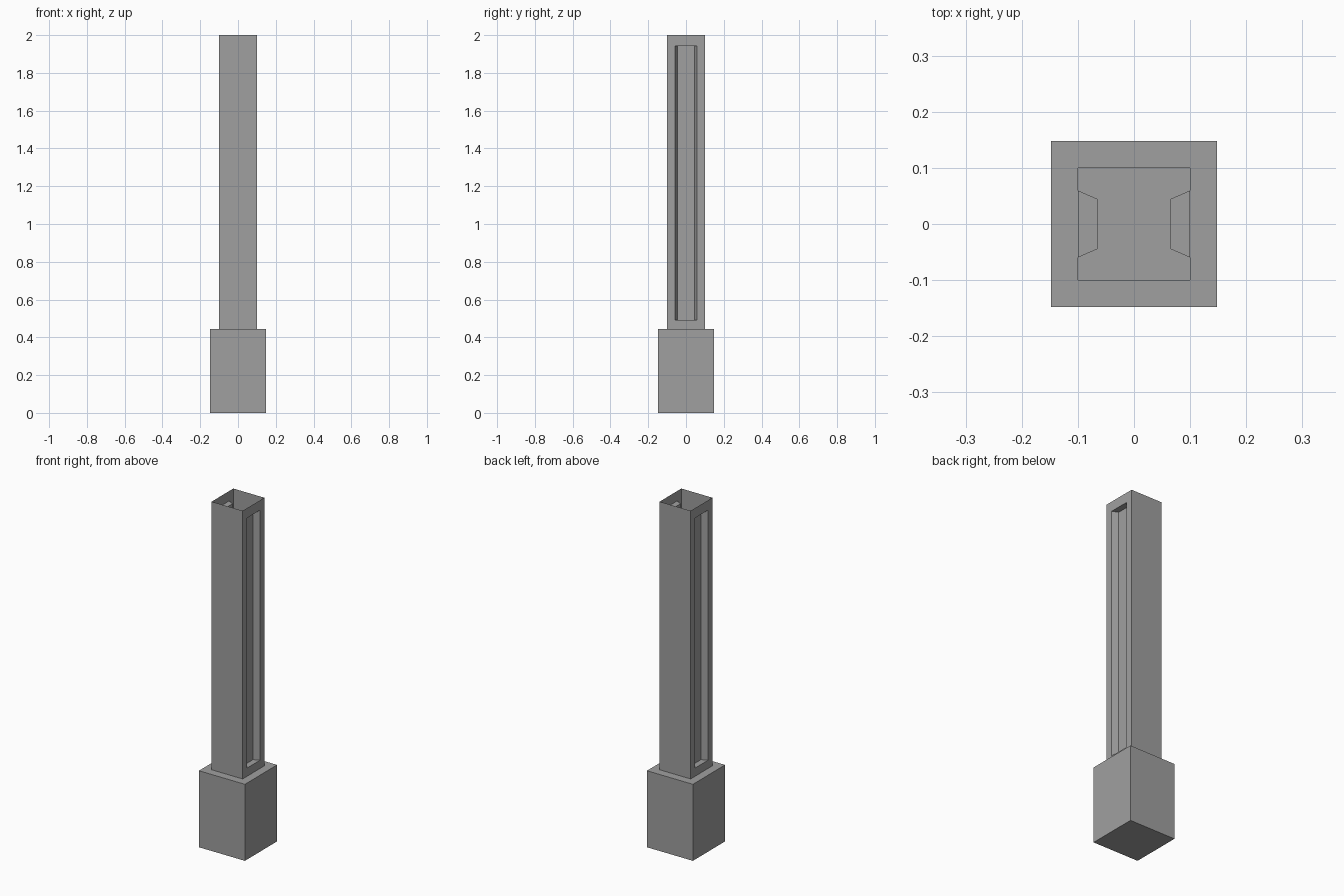
import bpy
import bmesh
from mathutils import Vector

cube = bpy.data.objects.get("Cube")
if cube:
    bpy.data.objects.remove(cube, do_unlink=True)

BASE_HALF, BASE_TOP = 0.1475, 0.444
SHAFT_HALF, SHAFT_TOP = 0.0995, 2.0
SLOT_LOW, SLOT_HIGH = 0.492, 1.943
SLOT_OUTER, SLOT_INNER, SLOT_FLOOR = 0.0595, 0.0445, 0.065


def inset_to(bm, face, low, high):
    """Inset a rectangular face and fit the inner face to the given bounds."""
    bmesh.ops.inset_individual(bm, faces=[face], thickness=0.005)
    centre = face.calc_center_median()
    for v in face.verts:
        v.co = Vector([low[i] if v.co[i] < centre[i] else high[i] for i in range(3)])
    bm.normal_update()


def square(half, z):
    return (-half, -half, z), (half, half, z)


bm = bmesh.new()

# Plinth block
bmesh.ops.create_cube(bm, size=1)
for v in bm.verts:
    v.co = (2 * BASE_HALF * v.co.x, 2 * BASE_HALF * v.co.y, BASE_TOP * (v.co.z + 0.5))
bm.normal_update()

# Hollow shaft rising from the plinth
top = max(bm.faces, key=lambda f: f.calc_center_median().z)
inset_to(bm, top, *square(SHAFT_HALF, BASE_TOP))
inset_to(bm, top, *square(SHAFT_HALF, SHAFT_TOP))
walls = [f for e in top.edges for f in e.link_faces if f is not top]
sides = [f for f in walls if abs(f.normal.x) > 0.9]

# Tall tapered recess on the left and right walls
for face in sides:
    sign = 1 if face.calc_center_median().x > 0 else -1
    for x, half in ((SHAFT_HALF, SLOT_OUTER), (SLOT_FLOOR, SLOT_INNER)):
        inset_to(bm, face, (sign * x, -half, SLOT_LOW), (sign * x, half, SLOT_HIGH))

# Open top
bmesh.ops.delete(bm, geom=[top], context='FACES_ONLY')

mesh = bpy.data.meshes.new("pillar")
bm.to_mesh(mesh)
bm.free()
pillar = bpy.data.objects.new("pillar", mesh)
bpy.context.collection.objects.link(pillar)

# Plain grey finish
grey = bpy.data.materials.new("grey")
grey.use_nodes = True
colour = (0.35, 0.35, 0.35, 1)
grey.diffuse_color = colour
grey.node_tree.nodes["Principled BSDF"].inputs["Base Color"].default_value = colour
mesh.materials.append(grey)
